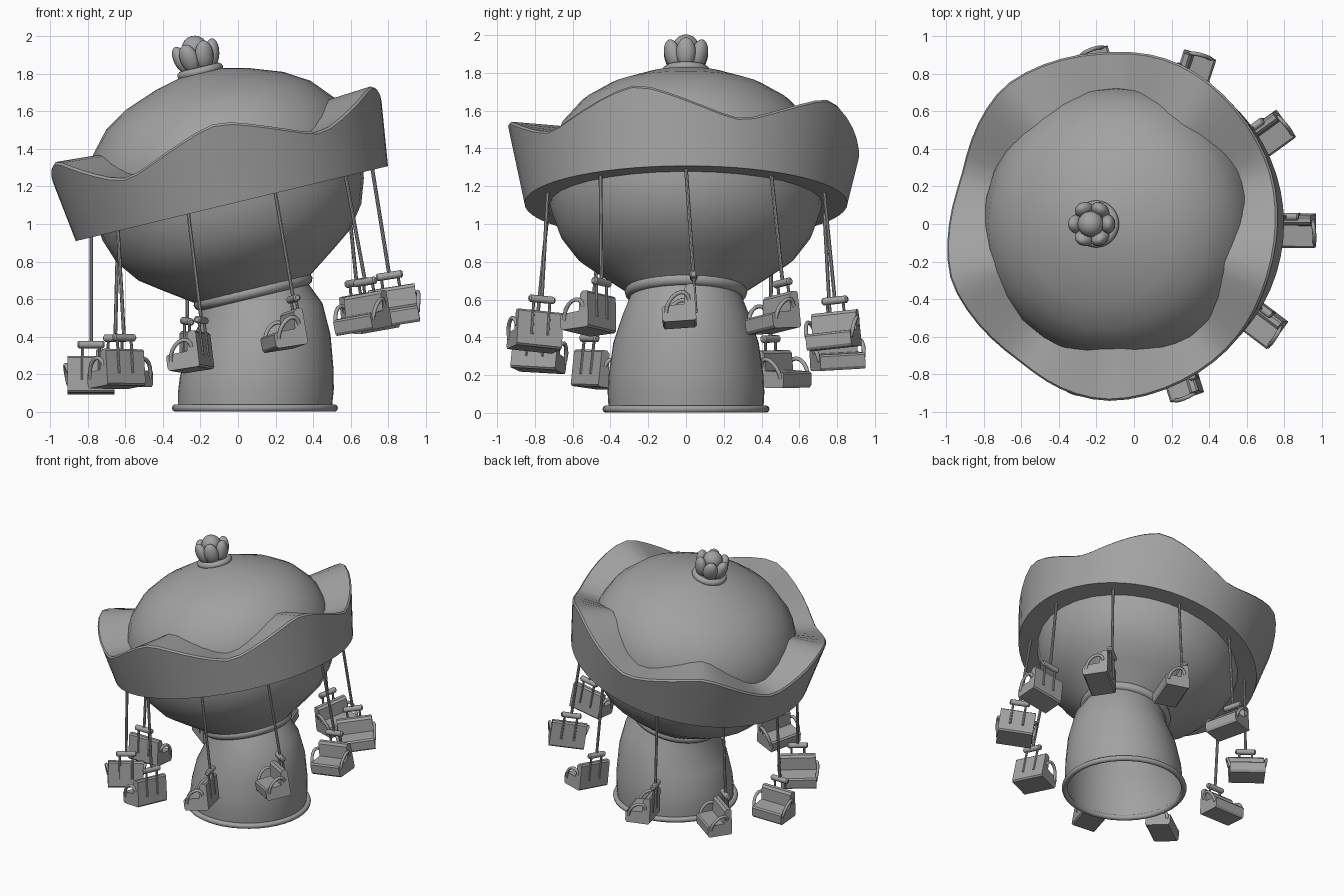
import bpy, bmesh, math
from mathutils import Matrix, Vector

cube = bpy.data.objects.get("Cube")
if cube:
    bpy.data.objects.remove(cube, do_unlink=True)

grey = bpy.data.materials.new("plain grey")
grey.use_nodes = True
GREY = (0.36, 0.36, 0.36, 1)
grey.diffuse_color = GREY
grey.node_tree.nodes["Principled BSDF"].inputs["Base Color"].default_value = GREY

TILT = math.radians(13.5)
# Leaning frame of the canopy, with its origin in the collar
LEAN = Matrix.Translation((0.08, 0, 0.64)) @ Matrix.Rotation(-TILT, 4, 'Y')


def finish(name, bm, matrix=Matrix(), angle=35):
    bmesh.ops.recalc_face_normals(bm, faces=bm.faces)
    mesh = bpy.data.meshes.new(name)
    bm.to_mesh(mesh)
    bm.free()
    mesh.materials.append(grey)
    ob = bpy.data.objects.new(name, mesh)
    bpy.context.collection.objects.link(ob)
    ob.matrix_world = matrix
    bpy.ops.object.select_all(action='DESELECT')
    ob.select_set(True)
    bpy.context.view_layer.objects.active = ob
    bpy.ops.object.shade_smooth_by_angle(angle=math.radians(angle))
    return ob


def loft(bm, rings, closed=False):
    """Bridge equal loops of points with quads."""
    loops = [[bm.verts.new(p) for p in ring] for ring in rings]
    pairs = list(zip(loops, loops[1:])) + ([(loops[-1], loops[0])] if closed else [])
    for a, b in pairs:
        for i in range(len(a)):
            j = (i + 1) % len(a)
            bm.faces.new((a[i], a[j], b[j], b[i]))
    return loops


def circle(r, z, n):
    return [Vector((r * math.cos(2 * math.pi * i / n), r * math.sin(2 * math.pi * i / n), z))
            for i in range(n)]


def torus(name, major, minor, matrix):
    bm = bmesh.new()
    steps = [2 * math.pi * k / 10 for k in range(10)]
    loft(bm, [circle(major + minor * math.cos(a), minor * math.sin(a), 40) for a in steps], True)
    return finish(name, bm, matrix, 60)


def tube(bm, path, r, n=8):
    """Capped round tube along a path."""
    pts = [Vector(p) for p in path]
    rings = []
    for i, p in enumerate(pts):
        d = pts[min(i + 1, len(pts) - 1)] - pts[max(i - 1, 0)]
        q = d.to_track_quat('Z', 'Y')
        rings.append([p + q @ v for v in circle(r, 0, n)])
    loops = loft(bm, rings)
    bm.faces.new(loops[0])
    bm.faces.new(loops[-1])


# Tower: hollow, its rings gradually leaning toward the collar
bm = bmesh.new()
rings = []
for r, z, cx, deg in [(0.41, 0.02, 0.09, 0), (0.415, 0.11, 0.095, 1), (0.41, 0.2, 0.1, 2),
                      (0.385, 0.37, 0.11, 6), (0.335, 0.52, 0.12, 10), (0.285, 0.64, 0.08, 13.5)]:
    m = Matrix.Translation((cx, 0, z)) @ Matrix.Rotation(-math.radians(deg), 4, 'Y')
    rings.append([m @ v for v in circle(r, 0, 40)])
loft(bm, rings)
finish("tower", bm)
torus("base_ring", 0.422, 0.02, Matrix.Translation((0.09, 0, 0.02)))
torus("collar", 0.29, 0.035, LEAN)

# Bowl below and dome above
bm = bmesh.new()
profile = [(0.27, -0.02), (0.34, 0.03), (0.47, 0.12), (0.58, 0.2), (0.67, 0.32), (0.715, 0.45),
           (0.735, 0.6), (0.72, 0.77), (0.665, 0.9), (0.56, 1.02), (0.43, 1.1), (0.25, 1.165),
           (0.1, 1.2), (0.01, 1.205)]
loops = loft(bm, [circle(r, z, 32) for r, z in profile])
bm.faces.new(loops[-1])
finish("bowl_and_dome", bm, LEAN, 50)

# Canopy rim with five waves along its top
N = 60


def rim_loop(r, base, wave=0.0, squash=0.0):
    out = []
    for i in range(N):
        a = 2 * math.pi * i / N
        swing = math.asin(0.92 * math.cos(5 * (a + math.radians(17)))) / math.asin(0.92)
        rr = r + wave * swing * 0.15 - squash * math.cos(2 * a)
        out.append(Vector((rr * math.cos(a), rr * math.sin(a), base + wave * swing)))
    return out


bm = bmesh.new()
loft(bm, [rim_loop(0.64, 0.485), rim_loop(0.855, 0.482), rim_loop(0.915, 0.82, 0.085, 0.014),
          rim_loop(0.905, 0.832, 0.085, 0.014), rim_loop(0.64, 0.815, 0.085)], True)
finish("canopy_rim", bm, LEAN, 30)

# Top ornament: ring, petals and ball
torus("ornament_ring", 0.1, 0.025, LEAN @ Matrix.Translation((0, 0, 1.205)))


def ellipsoid(name, size, matrix):
    bm = bmesh.new()
    bmesh.ops.create_uvsphere(bm, u_segments=16, v_segments=10, radius=1,
                              matrix=Matrix.Diagonal((*size, 1)))
    finish(name, bm, matrix, 60)


for k in range(6):
    ellipsoid(f"petal_{k + 1}", (0.04, 0.052, 0.08),
              LEAN @ Matrix.Rotation(k * math.pi / 3, 4, 'Z')
              @ Matrix.Translation((0.083, 0, 1.285)) @ Matrix.Rotation(0.25, 4, 'Y'))
ellipsoid("ornament_ball", (0.07, 0.07, 0.07), LEAN @ Matrix.Translation((0, 0, 1.33)))

# Swings: local x is forward, y points outward, z runs up the rope
ROPE = 0.575
BAR = 0.072


def swing(number):
    a = 2 * math.pi * number / 10
    radial = Vector((math.cos(a), math.sin(a), 0))
    tangent = Vector((-math.sin(a), math.cos(a), 0))
    top = LEAN @ (radial * 0.77 + Vector((0, 0, 0.485)))
    down = (Vector((0.08, 0, -1)) + radial * 0.08 + tangent * 0.07).normalized()
    up = -down
    side = (radial - up * radial.dot(up)).normalized()
    front = side.cross(up)
    m = Matrix((front, side, up)).transposed().to_4x4()
    m.translation = top + down * ROPE

    bm = bmesh.new()
    tube(bm, [(0, 0, 0), (0, 0, ROPE + 0.02)], 0.01)
    for s in (-1, 1):
        tube(bm, [(0, s * 0.045, -0.19), (0, s * 0.045, 0)], 0.008)
    finish(f"rope_{number + 1}", bm, m)

    bm = bmesh.new()
    rings = [(-BAR, 0.012), (-BAR + 0.008, 0.02), (BAR - 0.008, 0.02), (BAR, 0.012)]
    loops = loft(bm, [[Vector((v.x, y, v.y)) for v in circle(r, 0, 12)] for y, r in rings])
    bm.faces.new(loops[0])
    bm.faces.new(loops[-1])
    finish(f"spreader_bar_{number + 1}", bm, m)

    # Bench: stepped side profile pulled across the width
    bm = bmesh.new()
    shape = [(0, -0.07), (0.01, -0.06), (0.035, -0.06), (0.05, -0.075), (0.06, -0.165),
             (0.17, -0.17), (0.18, -0.18), (0.18, -0.24), (0.17, -0.255), (0.01, -0.255), (0, -0.245)]
    loops = loft(bm, [[Vector((x, y, z)) for x, z in shape] for y in (-0.125, 0.125)])
    bm.faces.new(loops[0])
    bm.faces.new(loops[-1])
    finish(f"bench_{number + 1}", bm, m, 20)

    # Curved armrests at both ends
    bm = bmesh.new()
    for s in (-1, 1):
        arc = [math.pi * (1 - t / 8) for t in range(9)]
        tube(bm, [(0.095 + 0.062 * math.cos(t), s * (0.12 + 0.018 * math.sin(t)),
                   -0.175 - 0.03 * math.cos(t) + 0.065 * math.sin(t)) for t in arc], 0.011)
    finish(f"armrests_{number + 1}", bm, m, 60)


for k in range(10):
    swing(k)
